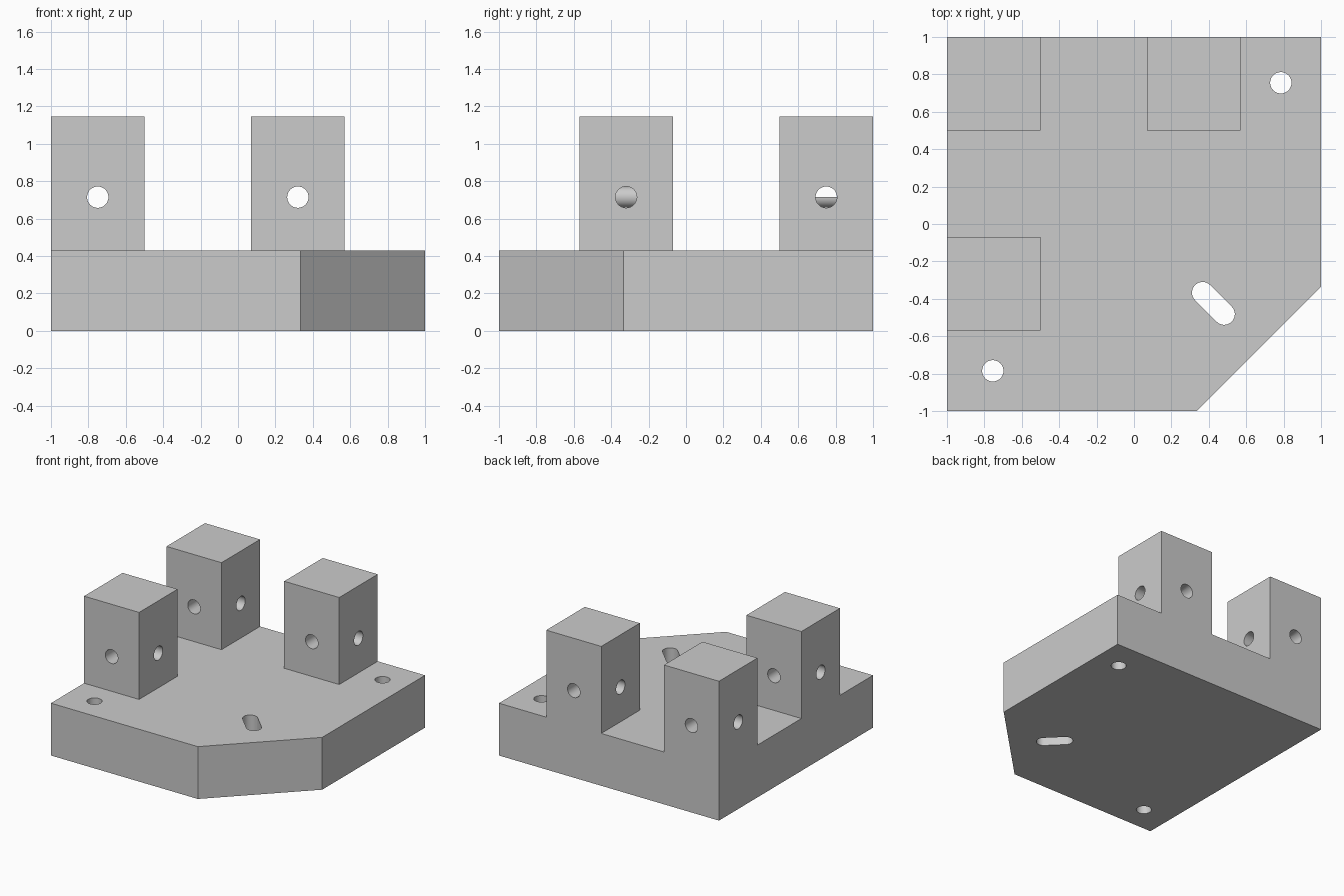
import bpy
import bmesh
import math
from mathutils import Matrix, Vector

if "Cube" in bpy.data.objects:
    bpy.data.objects.remove(bpy.data.objects["Cube"])

PLATE_TOP = 0.43
POST_TOP = 1.145
POST_SIZE = 0.5
BORE_Z = 0.715
RADIUS = 0.057
SIDES = 48

grey = bpy.data.materials.new("plain grey")
grey.use_nodes = True
colour = (0.6, 0.6, 0.6, 1)
grey.diffuse_color = colour
grey.node_tree.nodes["Principled BSDF"].inputs["Base Color"].default_value = colour


def finish(bm, name):
    bmesh.ops.recalc_face_normals(bm, faces=bm.faces)
    mesh = bpy.data.meshes.new(name)
    bm.to_mesh(mesh)
    bm.free()
    mesh.materials.append(grey)
    obj = bpy.data.objects.new(name, mesh)
    bpy.context.collection.objects.link(obj)
    return obj


def prism(name, outline, bottom, top):
    bm = bmesh.new()
    face = bm.faces.new([bm.verts.new((x, y, bottom)) for x, y in outline])
    side = bmesh.ops.extrude_face_region(bm, geom=[face])
    moved = [v for v in side["geom"] if isinstance(v, bmesh.types.BMVert)]
    bmesh.ops.translate(bm, verts=moved, vec=(0, 0, top - bottom))
    return finish(bm, name)


def cylinder(name, centre, axis, length, capped=True, radius=RADIUS):
    bm = bmesh.new()
    turn = Vector((0, 0, 1)).rotation_difference(Vector(axis)).to_matrix().to_4x4()
    bmesh.ops.create_cone(bm, cap_ends=capped, segments=SIDES, radius1=radius,
                          radius2=radius, depth=length,
                          matrix=Matrix.Translation(centre) @ turn)
    return finish(bm, name)


def combine(target, tool, operation):
    mod = target.modifiers.new(operation.lower(), "BOOLEAN")
    mod.operation, mod.solver, mod.object = operation, "EXACT", tool
    bpy.context.view_layer.objects.active = target
    bpy.ops.object.modifier_apply(modifier=mod.name)
    bpy.data.objects.remove(tool)


# Base plate with one corner cut off
block = prism("clamp_block",
              [(-1, -1), (0.335, -1), (1, -0.335), (1, 1), (-1, 1)], 0, PLATE_TOP)

# Three posts, flush with the plate edges
posts = {"front": (-0.75, -0.32), "corner": (-0.75, 0.75), "side": (0.32, 0.75)}
half = POST_SIZE / 2
for x, y in posts.values():
    square = [(x - half, y - half), (x + half, y - half),
              (x + half, y + half), (x - half, y + half)]
    combine(block, prism("post", square, PLATE_TOP / 2, POST_TOP), "UNION")

# Crossing bores through every post
for x, y in posts.values():
    for axis in ((1, 0, 0), (0, 1, 0)):
        combine(block, cylinder("bore", (x, y, BORE_Z), axis, POST_SIZE + 0.1),
                "DIFFERENCE")

# Mounting holes through the plate
for x, y in ((0.785, 0.755), (-0.755, -0.785)):
    combine(block, cylinder("hole", (x, y, PLATE_TOP / 2), (0, 0, 1), 1), "DIFFERENCE")

# Diagonal slot through the plate
slot = []
for centre, start in ((0.482, -135), (0.367, 45)):
    for i in range(SIDES // 2 + 1):
        a = math.radians(start + 360 * i / SIDES)
        slot.append((centre + RADIUS * math.cos(a), -centre + RADIUS * math.sin(a)))
combine(block, prism("slot", slot, -0.1, PLATE_TOP + 0.1), "DIFFERENCE")

# Merge coplanar faces left by the cuts
bm = bmesh.new()
bm.from_mesh(block.data)
bmesh.ops.remove_doubles(bm, verts=bm.verts, dist=0.0001)
bmesh.ops.dissolve_limit(bm, angle_limit=math.radians(0.5), verts=bm.verts, edges=bm.edges)
bm.to_mesh(block.data)
bm.free()

# Thin liners along the bores, whole in the front post and a trough in the side post
for name, whole in (("front", True), ("side", False)):
    x, y = posts[name]
    liner = cylinder(name + "_post_liner", (x, y, BORE_Z), (0, 1, 0),
                     POST_SIZE - 0.01, capped=False, radius=RADIUS - 0.0005)
    if not whole:
        bm = bmesh.new()
        bm.from_mesh(liner.data)
        upper = [f for f in bm.faces if f.calc_center_median().z > BORE_Z]
        bmesh.ops.delete(bm, geom=upper, context="FACES")
        bm.to_mesh(liner.data)
        bm.free()

# Smooth bores with crisp edges
for obj in bpy.context.collection.objects:
    if obj == block or obj.name.endswith("_liner"):
        bpy.ops.object.select_all(action="DESELECT")
        obj.select_set(True)
        bpy.context.view_layer.objects.active = obj
        bpy.ops.object.shade_smooth_by_angle(angle=math.radians(30))
